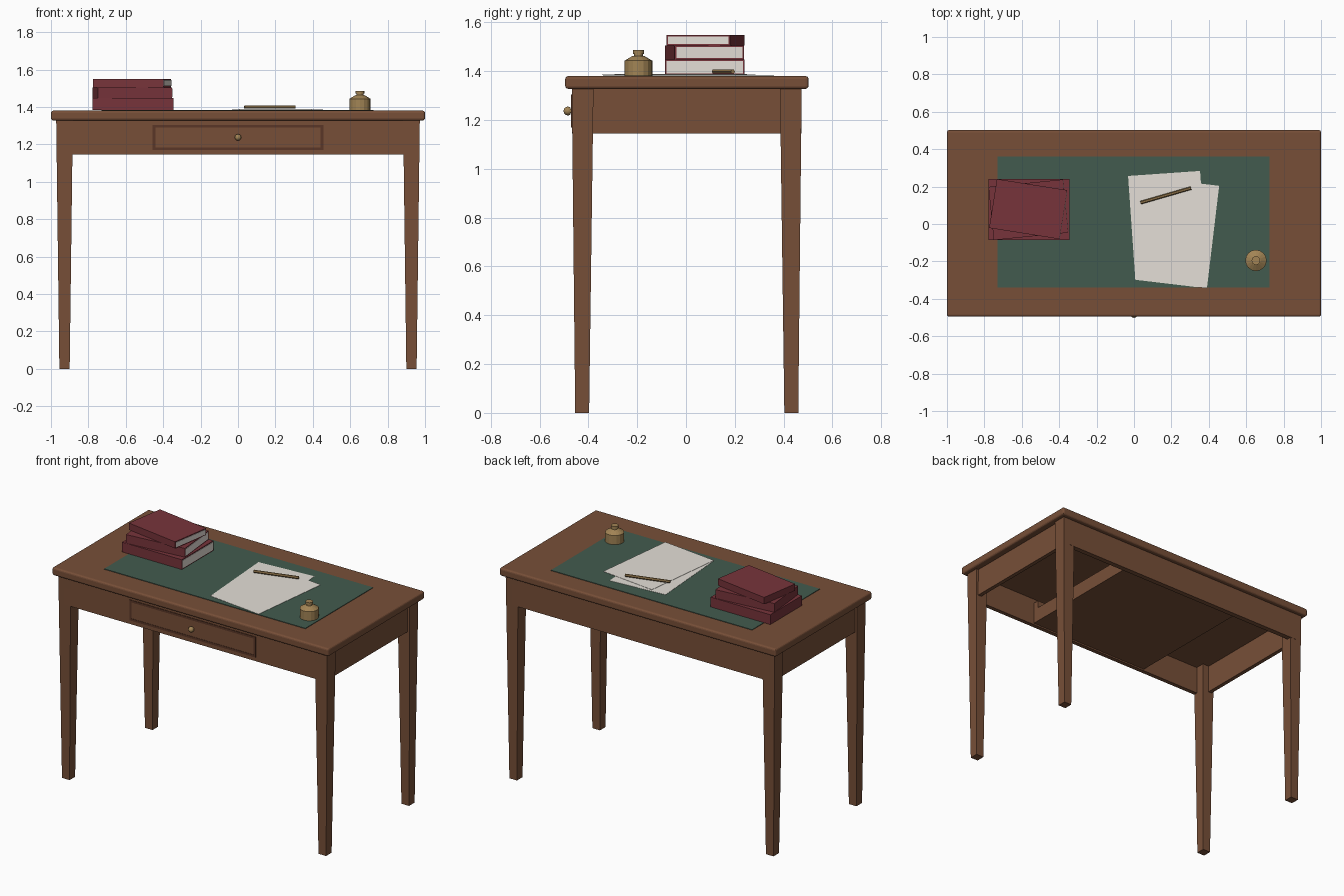
import bpy, bmesh, math
from mathutils import Matrix, Vector

if "Cube" in bpy.data.objects:
    bpy.data.objects.remove(bpy.data.objects["Cube"])


def material(name, rgb):
    m = bpy.data.materials.new(name)
    m.diffuse_color = (*rgb, 1)
    m.use_nodes = True
    m.node_tree.nodes["Principled BSDF"].inputs["Base Color"].default_value = m.diffuse_color
    return m


WOOD = material("brown wood", (0.185, 0.078, 0.039))
TRIM = material("dark wood trim", (0.10, 0.037, 0.02))
GREEN = material("green blotter", (0.055, 0.105, 0.077))
PAPER = material("off white paper", (0.78, 0.74, 0.68))
RED = material("maroon cover", (0.185, 0.034, 0.043))
BRASS = material("brass", (0.36, 0.23, 0.09))
BRONZE = material("dark brass", (0.29, 0.18, 0.07))


def finish(bm, name, mat):
    bmesh.ops.recalc_face_normals(bm, faces=bm.faces)
    me = bpy.data.meshes.new(name)
    bm.to_mesh(me)
    bm.free()
    ob = bpy.data.objects.new(name, me)
    bpy.context.collection.objects.link(ob)
    me.materials.append(mat)
    return ob


def box(name, lo, hi, mat, bevel=0.0):
    lo, hi = Vector(lo), Vector(hi)
    bm = bmesh.new()
    bmesh.ops.create_cube(bm, size=1, matrix=Matrix.Translation((lo + hi) / 2)
                          @ Matrix.Diagonal((*(hi - lo), 1)))
    if bevel:
        bmesh.ops.bevel(bm, geom=bm.edges[:], offset=bevel, segments=3,
                        profile=0.5, affect='EDGES')
    return finish(bm, name, mat)


def turned(name, profile, steps, mat, matrix):
    """Spin a (radius, height) profile about z, then place it."""
    bm = bmesh.new()
    vs = [bm.verts.new((r, 0, z)) for r, z in profile]
    es = [bm.edges.new(p) for p in zip(vs, vs[1:])]
    bmesh.ops.spin(bm, geom=vs + es, cent=(0, 0, 0), axis=(0, 0, 1),
                   angle=math.tau, steps=steps)
    bmesh.ops.remove_doubles(bm, verts=bm.verts, dist=1e-5)
    bm.transform(matrix)
    return finish(bm, name, mat)


def place(ob, x, y, z, degrees):
    ob.location = (x, y, z)
    ob.rotation_euler.z = math.radians(degrees)


# Tabletop
box("tabletop", (-1, -0.495, 1.328), (1, 0.502, 1.380), WOOD, 0.012)

# Tapered legs: outer and inner x, outer and inner y at the foot and at the top
for sx, side in ((-1, "left"), (1, "right")):
    for sy, end in ((-1, "front"), (1, "back")):
        bm = bmesh.new()
        rings = []
        for z, xo, xi, yo, yi in ((0, 0.955, 0.90, 0.457, 0.40),
                                  (1.332, 0.972, 0.883, 0.471, 0.382)):
            rings.append([bm.verts.new((sx * x, sy * y + 0.003, z))
                          for x, y in ((xo, yo), (xi, yo), (xi, yi), (xo, yi))])
        a, b = rings
        bm.faces.new(a)
        bm.faces.new(b)
        for i in range(4):
            j = (i + 1) % 4
            bm.faces.new((a[i], a[j], b[j], b[i]))
        finish(bm, f"{end}_{side}_leg", WOOD)

# Aprons
box("front_apron", (-0.93, -0.4672, 1.145), (0.93, -0.44, 1.332), WOOD)
box("back_apron", (-0.93, 0.440, 1.145), (0.93, 0.4735, 1.332), WOOD)
for sx, side in ((-1, "left"), (1, "right")):
    xs = sorted((sx * 0.93, sx * 0.956))
    box(f"{side}_apron", (xs[0], -0.42, 1.145), (xs[1], 0.42, 1.332), WOOD)

# Drawer body, front panel, moulding and knob
box("drawer_box", (-0.45, -0.41, 1.155), (0.45, 0.43, 1.25), WOOD)
box("drawer_back_of_front", (-0.45, -0.445, 1.155), (0.45, -0.40, 1.30), WOOD)
box("drawer_front", (-0.445, -0.4685, 1.175), (0.445, -0.44, 1.30), WOOD)
for name, lo, hi in (("bottom", (-0.456, 1.170), (0.456, 1.184)),
                     ("top", (-0.456, 1.290), (0.456, 1.304)),
                     ("left", (-0.456, 1.184), (-0.442, 1.290)),
                     ("right", (0.442, 1.184), (0.456, 1.290))):
    box(f"drawer_moulding_{name}", (lo[0], -0.4705, lo[1]),
        (hi[0], -0.46, hi[1]), TRIM)
knob = [(0, 0), (0.009, 0), (0.009, 0.008)]
knob += [(0.018 * math.sin(a), 0.018 - 0.018 * math.cos(a))
         for a in (math.radians(d) for d in (50, 75, 100, 125, 150))] + [(0, 0.036)]
knob_ob = turned("drawer_knob", knob, 12, BRASS, Matrix.Translation((0, -0.466, 1.237))
                 @ Matrix.Rotation(math.pi / 2, 4, 'X'))
bpy.context.view_layer.objects.active = knob_ob
knob_ob.select_set(True)
bpy.ops.object.shade_smooth_by_angle(angle=math.radians(30))
knob_ob.select_set(False)

# Blotter and two loose sheets
box("blotter", (-0.73, -0.34, 1.375), (0.725, 0.36, 1.3835), GREEN)
for name, x, y, z, turn in (("lower_sheet", 0.18, -0.005, 1.3845, 4),
                            ("upper_sheet", 0.231, -0.047, 1.387, -6.8)):
    place(box(name, (-0.193, -0.276, 0), (0.193, 0.276, 0.0015), PAPER), x, y, z, turn)

# Pen lying on the paper
pen_dir = Vector((0.27, 0.078, 0))
turned("pen", [(0, 0), (0.009, 0), (0.009, 0.281), (0, 0.281)], 6, BRONZE,
       Matrix.Translation((0.035, 0.114, 1.3985))
       @ pen_dir.to_track_quat('Z', 'Y').to_matrix().to_4x4())

# Inkwell with lid
turned("inkwell", [(0, 0), (0.057, 0), (0.057, 0.060), (0.024, 0.080),
                   (0.018, 0.080), (0.018, 0.088), (0.023, 0.088),
                   (0.023, 0.103), (0, 0.103)],
       16, BRASS, Matrix.Translation((0.652, -0.195, 1.383)))

# Stacked books, pages showing at the right-hand end
for name, x, y, z, w, d, h, turn in (
        ("bottom_book", -0.562, 0.077, 1.384, 0.432, 0.327, 0.064, 0),
        ("middle_book", -0.565, 0.076, 1.448, 0.40, 0.286, 0.057, 5.7),
        ("top_book", -0.566, 0.080, 1.505, 0.38, 0.265, 0.044, -9)):
    place(box(name, (-w / 2, -d / 2, 0), (w / 2, d / 2, h), RED), x, y, z, turn)
    pages = box(name + "_pages", (w / 2 - 0.006, -d / 2 + 0.007, 0.006),
                (w / 2 + 0.002, d / 2 - 0.007, h - 0.006), PAPER)
    place(pages, x, y, z, turn)
